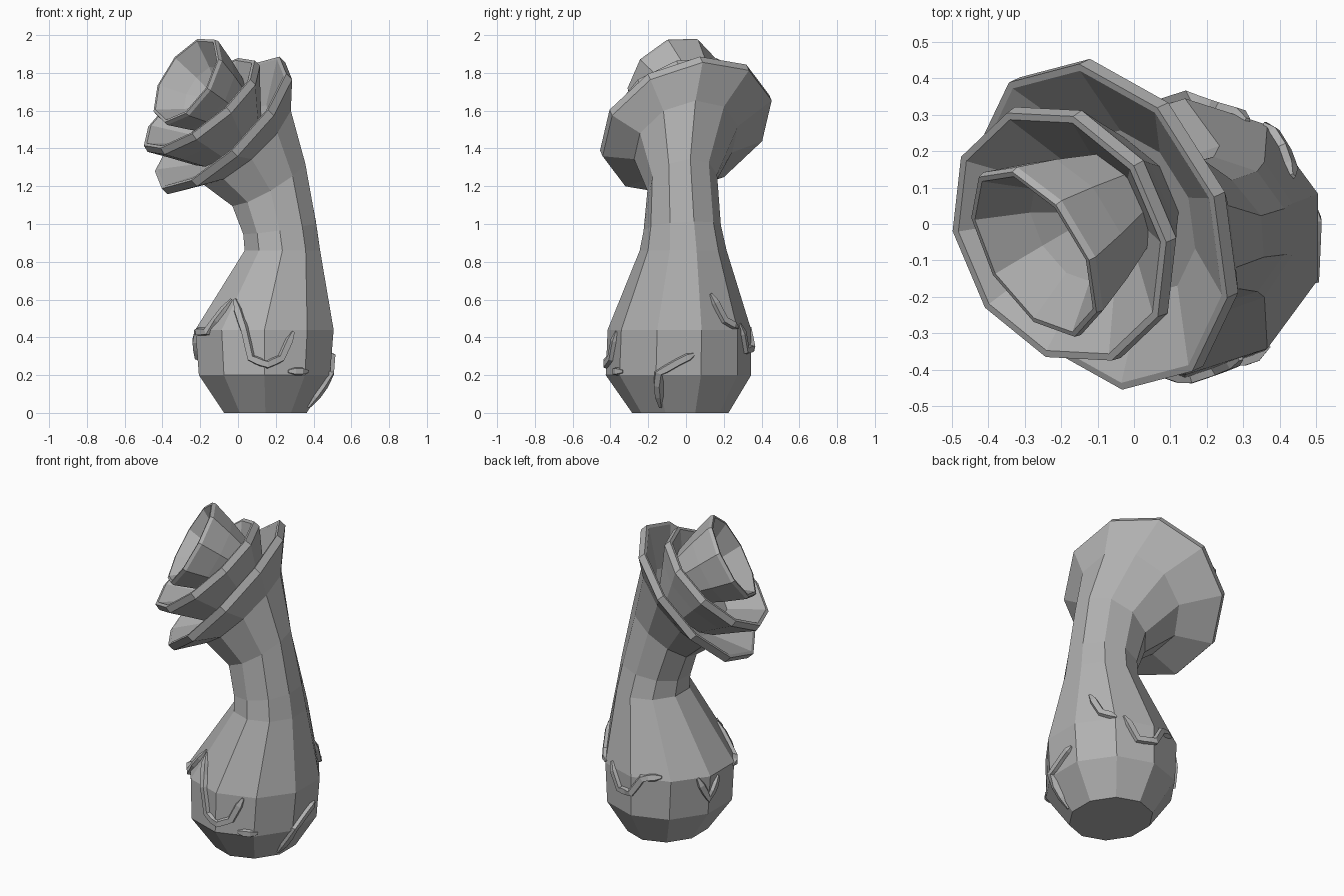
import bpy, bmesh
from math import sin, cos, pi, radians
from mathutils import Vector, Quaternion

if "Cube" in bpy.data.objects:
    bpy.data.objects.remove(bpy.data.objects["Cube"])

Z = Vector((0, 0, 1))
GREY = bpy.data.materials.new("dark_grey")
GREY.diffuse_color = (0.44, 0.44, 0.44, 1)
GREY.use_nodes = True
GREY.node_tree.nodes["Principled BSDF"].inputs["Base Color"].default_value = GREY.diffuse_color


def make(name, bm):
    bmesh.ops.recalc_face_normals(bm, faces=bm.faces)
    me = bpy.data.meshes.new(name)
    bm.to_mesh(me)
    bm.free()
    me.materials.append(GREY)
    ob = bpy.data.objects.new(name, me)
    bpy.context.collection.objects.link(ob)
    return ob


def loft(name, rings, sides, axis, phase=0.5):
    # rings: centre, x radius, y radius, tilt from 0 (level) to 1 (along axis)
    tilt = Z.rotation_difference(Vector(axis))
    bm = bmesh.new()
    loops = []
    for c, rx, ry, t in rings:
        q = Quaternion().slerp(tilt, t)
        loops.append([bm.verts.new(Vector(c) + q @ Vector((
            rx * cos(2 * pi * (i + phase) / sides),
            ry * sin(2 * pi * (i + phase) / sides), 0))) for i in range(sides)])
    for a, b in zip(loops, loops[1:]):
        for i in range(sides):
            j = (i + 1) % sides
            bm.faces.new((a[i], a[j], b[j], b[i]))
    bm.faces.new(loops[0][::-1])
    bm.faces.new(loops[-1])
    return make(name, bm)


def cup_rings(centre, axis, profile):
    # profile: radius, height along the cup axis measured from the rim
    a = Vector(axis).normalized()
    return [(Vector(centre) + a * h, r, r, 1) for r, h in profile]


# bulb, neck and outer flared cup in one skin
OUTER = (-0.67, -0.31, 0.67)
stem = loft("stem_and_outer_cup", [
    ((0.145, -0.03, 0), 0.23, 0.255, 0),
    ((0.14, -0.04, 0.2), 0.365, 0.385, 0),
    ((0.14, -0.035, 0.44), 0.385, 0.38, 0),
    ((0.235, -0.015, 0.86), 0.21, 0.23, 0),
    ((0.22, -0.02, 0.98), 0.205, 0.205, 0.2),
    ((0.16, -0.02, 1.22), 0.235, 0.19, 0.7),
    ((0.04, 0, 1.43), 0.32, 0.29, 0.95)]
    + cup_rings((-0.075, 0, 1.52), OUTER, [
        (0.475, -0.02), (0.475, 0.025), (0.455, 0.025), (0.24, -0.10)]), 10, OUTER)

# nested cups inside the flower, each facing its own way
MIDDLE = (-0.59, -0.30, 0.75)
loft("middle_cup", cup_rings((-0.205, -0.035, 1.64), MIDDLE, [
    (0.22, -0.26), (0.31, -0.13), (0.375, -0.04), (0.37, 0.0),
    (0.35, 0.0), (0.18, -0.14)]), 10, MIDDLE, 0.1)
INNER = (-0.74, -0.46, 0.49)
loft("inner_cup", cup_rings((-0.275, -0.08, 1.765), INNER, [
    (0.15, -0.32), (0.22, -0.15), (0.265, -0.02), (0.26, 0.0),
    (0.245, 0.0), (0.15, -0.12), (0.05, -0.2)]), 9, INNER, 0.25)

# raised ridges wrapped on the bulb: (angle, height) paths
bpy.context.view_layer.update()


def ridge(name, path, width=0.026, lift=0.02):
    pts = []
    fine = [(a[0] + (b[0] - a[0]) * k / 3, a[1] + (b[1] - a[1]) * k / 3)
            for a, b in zip(path, path[1:]) for k in range(3)] + [path[-1]]
    for ang, z in fine:
        d = Vector((cos(radians(ang)), sin(radians(ang)), 0))
        hit, loc, nor, _ = stem.ray_cast(Vector((0.14, -0.04, z)) + d * 2, -d)
        pts.append((loc, nor))
    bm = bmesh.new()
    rows = []
    last = len(pts) - 1
    for i, (p, n) in enumerate(pts):
        along = (pts[min(i + 1, last)][0] - pts[max(i - 1, 0)][0]).normalized()
        side = n.cross(along).normalized()
        k = 0.4 if i in (0, last) else 1
        rows.append([bm.verts.new(p + side * width * k * s + n * o) for s, o in
                     ((-1, -0.02), (-0.6, lift * k), (0.6, lift * k), (1, -0.02))])
    for a, b in zip(rows, rows[1:]):
        for i in range(4):
            j = (i + 1) % 4
            bm.faces.new((a[i], a[j], b[j], b[i]))
    bm.faces.new(rows[0])
    bm.faces.new(rows[-1][::-1])
    make(name, bm)


for n, path in enumerate([
        [(-122, 0.6), (-107, 0.44), (-101, 0.29), (-88, 0.255), (-76, 0.29), (-65, 0.43)],
        [(-22, 0.03), (-17, 0.21), (0, 0.27), (13, 0.31)],
        [(30, 0.63), (42, 0.49), (55, 0.45)],
        [(62, 0.47), (75, 0.33), (90, 0.34), (100, 0.44), (118, 0.46)],
        [(150, 0.44), (161, 0.3), (173, 0.42)],
        [(195, 0.43), (214, 0.43), (232, 0.6)],
        [(-70, 0.22), (-52, 0.22)]]):
    ridge("bulb_ridge_%d" % (n + 1), path)
